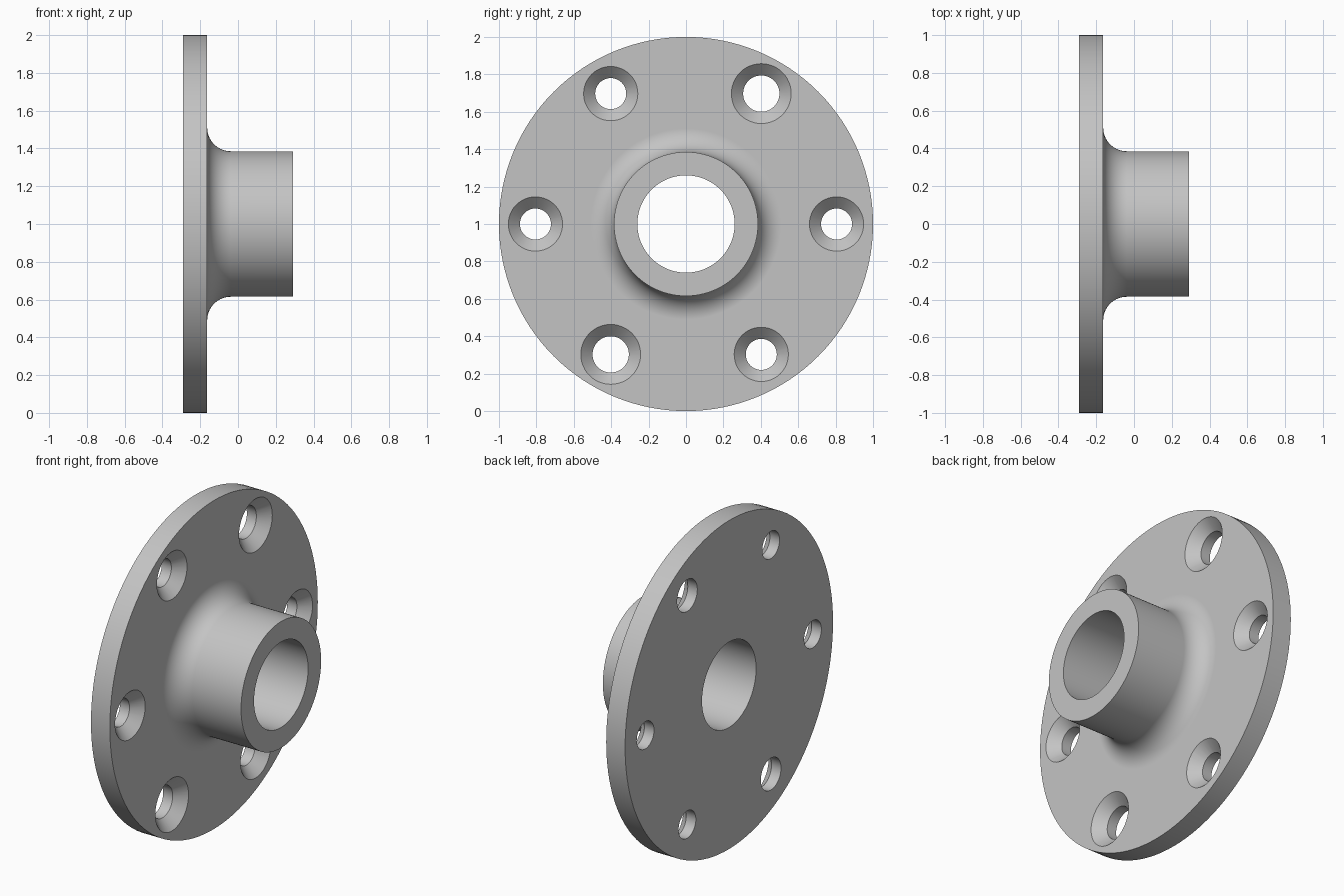
import bpy, bmesh
from math import cos, sin, pi, radians
from mathutils import Matrix, Vector

cube = bpy.data.objects.get("Cube")
if cube:
    bpy.data.objects.remove(cube)

steel = bpy.data.materials.new("grey_steel")
steel.use_nodes = True
GREY = (0.55, 0.55, 0.55, 1)
steel.diffuse_color = GREY
steel.node_tree.nodes["Principled BSDF"].inputs["Base Color"].default_value = GREY


def lathe(name, profile, centre, steps):
    """Revolve a closed (x, radius) profile about the x axis through centre."""
    bm = bmesh.new()
    rings = []
    for i in range(steps):
        a = 2 * pi * i / steps
        rings.append([bm.verts.new((x, r * cos(a), r * sin(a))) for x, r in profile])
    n = len(profile)
    for i in range(steps):
        a, b = rings[i], rings[(i + 1) % steps]
        for j in range(n):
            k = (j + 1) % n
            bm.faces.new((a[j], a[k], b[k], b[j]))
    # Points on the axis collapse to a single vertex
    bmesh.ops.remove_doubles(bm, verts=bm.verts, dist=1e-6)
    bmesh.ops.dissolve_degenerate(bm, edges=bm.edges, dist=1e-6)
    bmesh.ops.recalc_face_normals(bm, faces=bm.faces)
    bmesh.ops.transform(bm, matrix=Matrix.Translation(centre), verts=bm.verts)
    mesh = bpy.data.meshes.new(name)
    bm.to_mesh(mesh)
    bm.free()
    mesh.materials.append(steel)
    obj = bpy.data.objects.new(name, mesh)
    bpy.context.collection.objects.link(obj)
    return obj


# Flange plate, filleted hub and bore in one turned section
BACK, FACE, END = -0.29, -0.163, 0.29
BORE, HUB, FILLET = 0.26, 0.385, 0.125
fillet = [(FACE + FILLET * (1 - cos(t)), HUB + FILLET * (1 - sin(t)))
          for t in (pi / 2 * i / 16 for i in range(17))]
profile = [(BACK, BORE), (BACK, 1), (FACE, 1)] + fillet + [(END, HUB), (END, BORE)]
flange = lathe("flange", profile, Vector((0, 0, 1)), 128)

# Countersunk bolt holes; one opposite pair is larger
for i in range(6):
    hole, sink = (0.097, 0.16) if i % 3 == 1 else (0.083, 0.145)
    depth = sink - hole
    a = radians(60 * i)
    section = [(BACK - 0.1, 0), (BACK - 0.1, hole), (FACE - depth, hole),
               (FACE, sink), (FACE + 0.05, sink), (FACE + 0.05, 0)]
    centre = Vector((0, 0.805 * cos(a), 1 + 0.805 * sin(a)))
    cutter = lathe("hole_cutter", section, centre, 48)
    cutter.hide_render = True
    mod = flange.modifiers.new("bolt_hole", 'BOOLEAN')
    mod.operation, mod.solver, mod.object = 'DIFFERENCE', 'EXACT', cutter
    bpy.context.view_layer.objects.active = flange
    bpy.ops.object.modifier_apply(modifier=mod.name)
    bpy.data.objects.remove(cutter)

# Smooth turned surfaces with crisp machined edges
bpy.ops.object.select_all(action='DESELECT')
flange.select_set(True)
bpy.context.view_layer.objects.active = flange
bpy.ops.object.shade_smooth_by_angle(angle=radians(25))
weighted = flange.modifiers.new("weighted_normals", 'WEIGHTED_NORMAL')
weighted.keep_sharp = True
